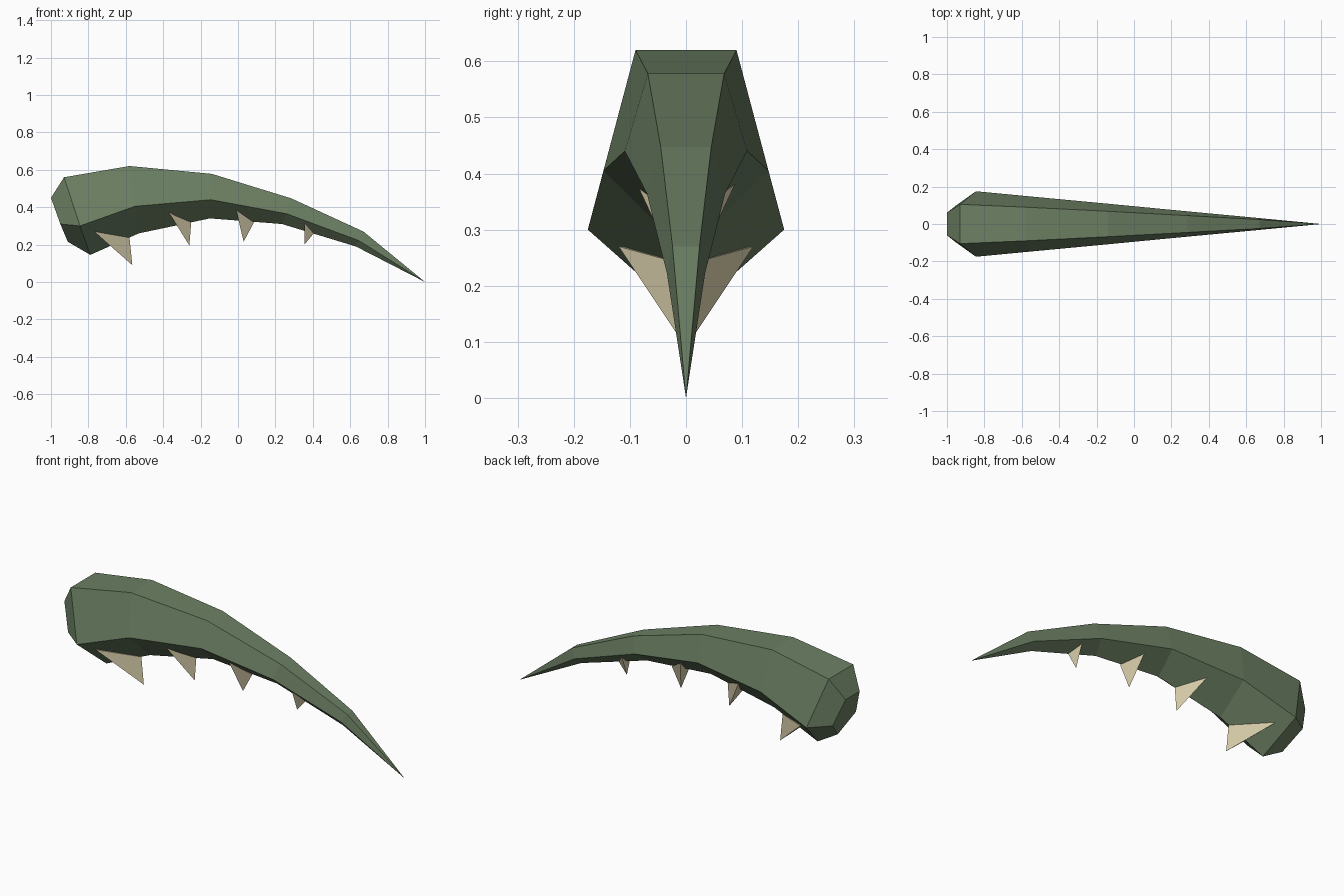
import bpy
import bmesh

# Remove the default cube
cube = bpy.data.objects.get("Cube")
if cube:
    bpy.data.objects.remove(cube, do_unlink=True)


def make_material(name, colour):
    mat = bpy.data.materials.new(name)
    mat.use_nodes = True
    mat.diffuse_color = colour
    bsdf = next(n for n in mat.node_tree.nodes if n.type == 'BSDF_PRINCIPLED')
    bsdf.inputs["Base Color"].default_value = colour
    bsdf.inputs["Roughness"].default_value = 0.8
    return mat


def make_object(name, bm, mat):
    bmesh.ops.recalc_face_normals(bm, faces=bm.faces)
    mesh = bpy.data.meshes.new(name)
    bm.to_mesh(mesh)
    bm.free()
    mesh.materials.append(mat)
    obj = bpy.data.objects.new(name, mesh)
    bpy.context.collection.objects.link(obj)
    return obj


green = make_material("moss green", (0.15, 0.215, 0.125, 1))
bone = make_material("bone", (0.68, 0.61, 0.40, 1))

# Five-sided sections, each as shoulder (x, y, z), side (x, y, z), keel (x, z)
sections = [
    ((-1.0, 0.06, 0.45), (-0.95, 0.10, 0.31), (-0.91, 0.215)),
    ((-0.93, 0.105, 0.56), (-0.845, 0.175, 0.30), (-0.79, 0.145)),
    ((-0.58, 0.09, 0.62), (-0.55, 0.147, 0.405), (-0.53, 0.26)),
    ((-0.14, 0.068, 0.578), (-0.145, 0.109, 0.44), (-0.15, 0.34)),
    ((0.285, 0.045, 0.447), (0.26, 0.07, 0.365), (0.235, 0.31)),
    ((0.67, 0.024, 0.27), (0.645, 0.034, 0.222), (0.63, 0.19)),
]


def mirror(p):
    return (p[0], -p[1], p[2])


# Curved body: bridged sections, a flat butt and a pointed tip
bm = bmesh.new()
rings = []
for top, side, keel in sections:
    points = [top, side, (keel[0], 0, keel[1]), mirror(side), mirror(top)]
    rings.append([bm.verts.new(p) for p in points])
bm.faces.new(rings[0])
for a, b in zip(rings, rings[1:]):
    for i in range(5):
        j = (i + 1) % 5
        bm.faces.new((a[i], a[j], b[j], b[i]))
tip = bm.verts.new((1.0, 0, 0.0))
for i in range(5):
    bm.faces.new((rings[-1][i], rings[-1][(i + 1) % 5], tip))
make_object("curved_body", bm, green)

# Teeth under the keel: rear corner (x, y, z), front corner (x, z), point (x, z)
teeth = [
    ((-0.77, 0.12, 0.27), (-0.58, 0.237), (-0.565, 0.09)),
    ((-0.375, 0.087, 0.38), (-0.25, 0.322), (-0.26, 0.195)),
    ((-0.01, 0.064, 0.385), (0.085, 0.318), (0.03, 0.215)),
    ((0.355, 0.045, 0.317), (0.405, 0.26), (0.355, 0.2)),
]
for n, (rear, front, point) in enumerate(teeth, 1):
    bm = bmesh.new()
    corners = [rear, mirror(rear), (front[0], 0, front[1]), (point[0], 0, point[1])]
    v = [bm.verts.new(p) for p in corners]
    for skip in range(4):
        bm.faces.new([v[i] for i in range(4) if i != skip])
    make_object(f"tooth_{n}", bm, bone)
